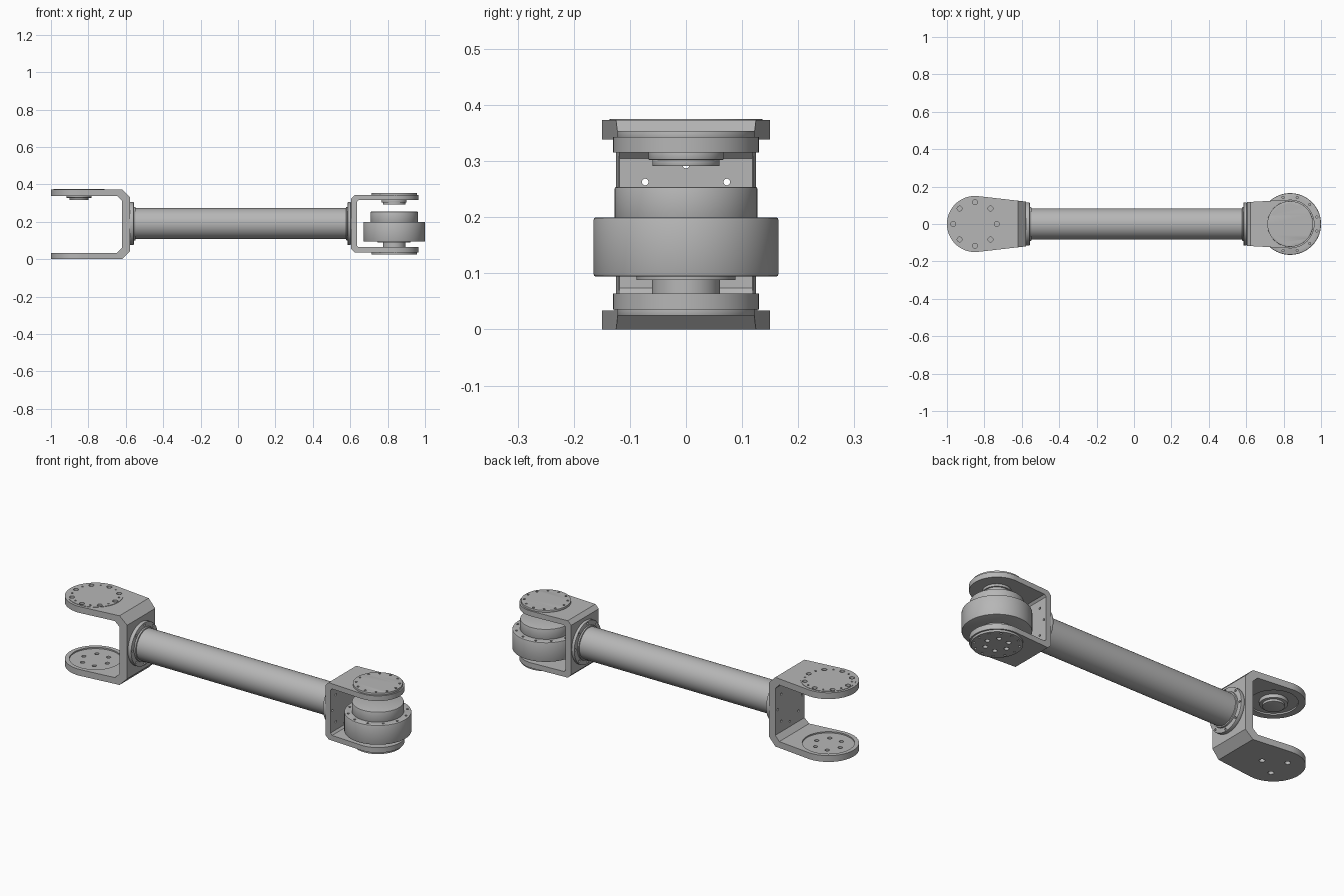
import bpy, bmesh
from math import pi, sin, cos, atan2
from mathutils import Matrix, Vector

if "Cube" in bpy.data.objects:
    bpy.data.objects.remove(bpy.data.objects["Cube"])

grey = bpy.data.materials.new("machined_grey")
grey.use_nodes = True
tone = (0.47, 0.47, 0.47, 1)
grey.diffuse_color = tone
grey.node_tree.nodes["Principled BSDF"].inputs["Base Color"].default_value = tone

AXIS_Z = 0.19      # height of the tube axis
LEFT_X = -0.85     # pivot of the open fork
RIGHT_X = 0.835    # pivot of the motor fork


def finish(name, bm):
    bmesh.ops.recalc_face_normals(bm, faces=bm.faces)
    mesh = bpy.data.meshes.new(name)
    bm.to_mesh(mesh)
    bm.free()
    mesh.materials.append(grey)
    ob = bpy.data.objects.new(name, mesh)
    bpy.context.collection.objects.link(ob)
    return ob


def apply(ob, mod):
    with bpy.context.temp_override(object=ob, active_object=ob):
        bpy.ops.object.modifier_apply(modifier=mod.name)


def boolean(ob, cutter, operation="DIFFERENCE"):
    mod = ob.modifiers.new("cut", "BOOLEAN")
    mod.operation, mod.solver, mod.object = operation, "EXACT", cutter
    apply(ob, mod)


def cut(targets, cutter):
    for ob in targets:
        boolean(ob, cutter)
    bpy.data.objects.remove(cutter)


def ring(n, radius, u=0.0, v=0.0, phase=0.0):
    return [(u + radius * cos(phase + i * 2 * pi / n),
             v + radius * sin(phase + i * 2 * pi / n)) for i in range(n)]


def cylinders(name, points, r, a, b, axis="Z", sides=16, bevel=0.0):
    """Cylinders from a to b along an axis, one at each point of the plane."""
    bm = bmesh.new()
    for u, v in points:
        if axis == "Z":
            m = Matrix.Translation((u, v, (a + b) / 2))
        else:
            m = Matrix.Translation(((a + b) / 2, u, v)) @ Matrix.Rotation(pi / 2, 4, "Y")
        bmesh.ops.create_cone(bm, cap_ends=True, segments=sides, radius1=r,
                              radius2=r, depth=b - a, matrix=m)
    if bevel:
        rims = [e for e in bm.edges if any(len(f.verts) > 4 for f in e.link_faces)]
        bmesh.ops.bevel(bm, geom=rims, offset=bevel, segments=2, affect="EDGES", profile=0.5)
    return finish(name, bm)


def disc(name, x, r, a, b, bevel=0.0):
    return cylinders(name, [(x, 0)], r, a, b, sides=72, bevel=bevel)


def axial(name, r, a, b, bevel=0.0):
    return cylinders(name, [(0, AXIS_Z)], r, a, b, "X", 72, bevel)


def prism(name, points, direction):
    bm = bmesh.new()
    face = bm.faces.new([bm.verts.new(p) for p in points])
    new = bmesh.ops.extrude_face_region(bm, geom=[face])["geom"]
    bmesh.ops.translate(bm, vec=Vector(direction),
                        verts=[g for g in new if isinstance(g, bmesh.types.BMVert)])
    return finish(name, bm)


def fork(name, d, back, web, z0, z1, t, chamfer, inner, pivot, r, w):
    """U-shaped side profile trimmed by a round-ended plan outline."""
    tip, xi = pivot + d * (r + 0.05), back + d * web
    half = [(tip, z1 - t), (tip, z1), (back + d * chamfer, z1), (back, z1 - chamfer)]
    inside = [(xi, z1 - t - inner), (xi + d * inner, z1 - t)]
    flip = lambda pts: [(x, z0 + z1 - z) for x, z in reversed(pts)]
    side = half + flip(half) + flip(inside) + inside
    body = prism(name, [(x, -0.25, z) for x, z in side], (0, 0.5, 0))
    end = pi / 2 + atan2(r - w, abs(pivot - back))
    plan = [(back - d * 0.05, -w)]
    for i in range(49):
        ang = -end + 2 * end * i / 48
        plan.append((pivot + d * r * cos(ang), r * sin(ang)))
    plan.append((back - d * 0.05, w))
    outline = prism("outline", [(x, y, -0.2) for x, y in plan], (0, 0, 0.8))
    boolean(body, outline, "INTERSECT")
    bpy.data.objects.remove(outline)
    return body


# Forks at both ends
open_fork = fork("open_fork", -1, -0.578, 0.042, 0, 0.373, 0.034, 0.042, 0.026,
                 LEFT_X, 0.15, 0.114)
motor_fork = fork("motor_fork", 1, 0.603, 0.032, 0.036, 0.343, 0.028, 0.02, 0.01,
                  RIGHT_X, 0.13, 0.114)

# Tube with end flanges and collars
axial("tube", 0.083, -0.57, 0.595)
flanges = [axial("open_end_flange", 0.115, -0.578, -0.557, 0.003),
           axial("motor_end_flange", 0.115, 0.586, 0.603, 0.003)]
axial("open_end_collar", 0.09, -0.565, -0.548, 0.003)
axial("motor_end_collar", 0.09, 0.578, 0.595, 0.003)
cut(flanges + [open_fork, motor_fork],
    cylinders("flange_holes", ring(8, 0.103, 0, AXIS_Z), 0.006, -0.7, 0.7, "X", 12))

# Open fork: top cap with bolt holes, dished underside and bearing boss
top_cap = disc("open_fork_cap", LEFT_X, 0.136, 0.365, 0.375)
cut([top_cap, open_fork],
    cylinders("cap_holes", ring(8, 0.117, LEFT_X), 0.013, 0.36, 0.4))
cut([top_cap, open_fork],
    cylinders("cap_pin_holes", ring(8, 0.117, LEFT_X, 0, pi / 8), 0.005, 0.367, 0.4, sides=10))
cut([open_fork], disc("upper_dish", LEFT_X, 0.115, 0.32, 0.347))
disc("upper_boss", LEFT_X, 0.067, 0.328, 0.35, 0.002)
disc("upper_boss_tip", LEFT_X, 0.052, 0.316, 0.33, 0.002)

# Open fork: dished lower plate with mounting holes
cut([open_fork], disc("lower_dish", LEFT_X, 0.128, 0.027, 0.06))
cut([open_fork], cylinders("plate_holes", ring(6, 0.07, LEFT_X), 0.011, 0.012, 0.06))
cut([open_fork], cylinders("through_holes", ring(3, 0.07, LEFT_X), 0.014, -0.03, 0.018))

# Motor fork: bolted covers above and below
upper_cover = disc("upper_cover", RIGHT_X, 0.122, 0.34, 0.354, 0.001)
lower_cover = disc("lower_cover", RIGHT_X, 0.122, 0.025, 0.04, 0.001)
for cover, a, b in ((upper_cover, 0.348, 0.37), (lower_cover, 0.01, 0.031)):
    cut([cover], cylinders("cover_holes", ring(12, 0.107, RIGHT_X), 0.006, a, b, sides=12))
cut([lower_cover, motor_fork],
    cylinders("lower_cover_holes", ring(6, 0.058, RIGHT_X), 0.012, 0.0, 0.05))

# Motor fork: bearing bosses
disc("hanging_boss", RIGHT_X, 0.067, 0.302, 0.32, 0.002)
disc("hanging_boss_tip", RIGHT_X, 0.06, 0.291, 0.304, 0.002)
disc("lower_boss", RIGHT_X, 0.061, 0.06, 0.092)
disc("lower_boss_ring", RIGHT_X, 0.088, 0.088, 0.098)

# Motor drum and its stepped head
drum = disc("motor_drum", RIGHT_X, 0.165, 0.094, 0.2, 0.005)
disc("drum_head", RIGHT_X, 0.127, 0.195, 0.254, 0.003)
cut([drum], cylinders("drum_holes", ring(12, 0.147, RIGHT_X, 0, pi / 12), 0.006,
                      0.19, 0.22, sides=12))

# Smooth round walls, keep hard edges
for ob in bpy.context.scene.objects:
    if ob.type == "MESH" and grey.name in ob.data.materials:
        ob.select_set(True)
        bpy.context.view_layer.objects.active = ob
bpy.ops.object.shade_smooth_by_angle(angle=0.5)
